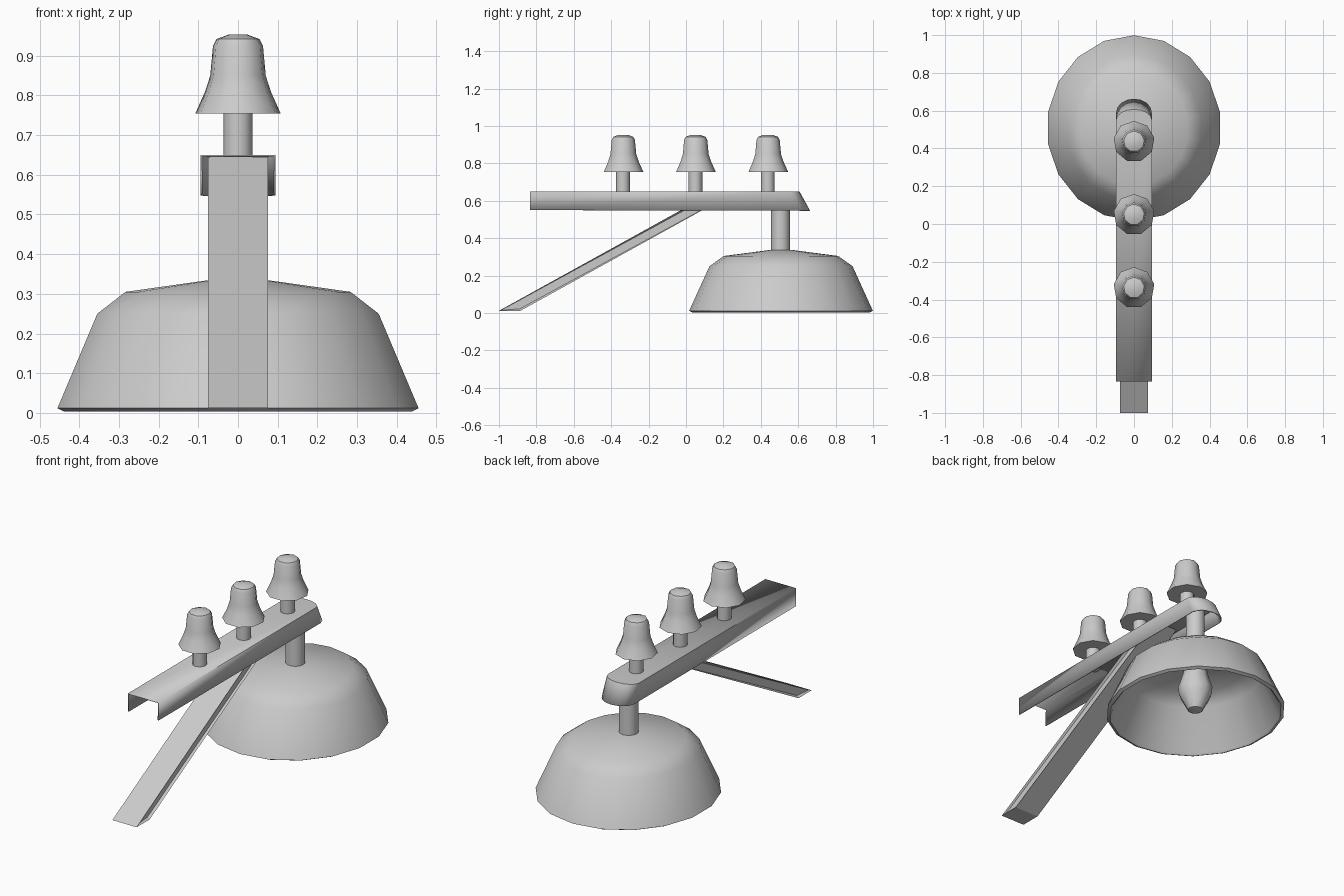
import bpy, bmesh, math

if "Cube" in bpy.data.objects:
    bpy.data.objects.remove(bpy.data.objects["Cube"])


def finish(bm, name, smooth=None):
    me = bpy.data.meshes.new(name)
    bm.to_mesh(me)
    bm.free()
    ob = bpy.data.objects.new(name, me)
    bpy.context.collection.objects.link(ob)
    if smooth:
        bpy.ops.object.select_all(action='DESELECT')
        ob.select_set(True)
        bpy.context.view_layer.objects.active = ob
        bpy.ops.object.shade_smooth_by_angle(angle=math.radians(smooth))
    return ob


def lathe(name, profile, sides, y, stretch=1.0, smooth=40):
    """Revolve (radius, z) points about a vertical axis; r = 0 makes a pole."""
    bm = bmesh.new()
    rings = []
    for r, z in profile:
        if r == 0:
            rings.append([bm.verts.new((0, y, z))] * sides)
        else:
            angles = [2 * math.pi * i / sides for i in range(sides)]
            rings.append([bm.verts.new((r * math.sin(a), y + stretch * r * math.cos(a), z))
                          for a in angles])
    for a, b in zip(rings, rings[1:]):
        for i in range(sides):
            j = (i + 1) % sides
            quad = list(dict.fromkeys((a[i], a[j], b[j], b[i])))
            bm.faces.new(quad)
    bmesh.ops.recalc_face_normals(bm, faces=bm.faces)
    return finish(bm, name, smooth)


# Hollow lamp shade, slightly longer along y
lathe("lamp_shade", [(0, .34), (.05, .338), (.288, .305), (.36, .25), (.462, .012),
                     (.445, .003), (.435, .012), (.34, .238), (.27, .288), (0, .32)],
      18, .508, 1.063)

# Bulb and hanging stem
lathe("bulb", [(0, .325), (.06, .32), (.065, .24), (.092, .15), (.088, .11),
               (.04, .02), (0, .01)], 9, .505)
lathe("lamp_stem", [(0, .32), (.05, .32), (.05, .645), (0, .645)], 16, .505)

# Three bell insulators on pins
for n, y in enumerate((.437, .05, -.337), 1):
    lathe(f"insulator_pin_{n}", [(0, .645), (.037, .645), (.037, .77), (0, .77)], 12, y)
    lathe(f"insulator_bell_{n}", [(0, .755), (.109, .755), (.084, .81), (.071, .85),
                                  (.064, .925), (.055, .942), (.025, .953), (0, .953)], 9, y)

# Open channel arm with a flared round end
W, FRONT = .095, -.835
top = [(W, FRONT, .65)]
bottom = [(W, FRONT, .55)]
for i in range(9):
    a = math.pi * i / 8
    x, s = W * math.cos(a), math.sin(a)
    top.append((x, .55 + .057 * s, .65))
    bottom.append((x, .59 + .073 * s, .548))
top.append((-W, FRONT, .65))
bottom.append((-W, FRONT, .55))
bm = bmesh.new()
tv = [bm.verts.new(p) for p in top]
bv = [bm.verts.new(p) for p in bottom]
bm.faces.new(tv)
for i in range(len(tv) - 1):
    bm.faces.new((bv[i], bv[i + 1], tv[i + 1], tv[i]))
arm = finish(bm, "channel_arm", 35)
mod = arm.modifiers.new("thickness", 'SOLIDIFY')
mod.thickness, mod.offset = .006, -1

# Sloping brace with recessed side panels
bm = bmesh.new()
outline = [(-1, .012), (-.885, .012), (.26, .645), (.145, .645)]
left = bm.faces.new([bm.verts.new((-.075, y, z)) for y, z in outline])
ext = bmesh.ops.extrude_face_region(bm, geom=[left], use_keep_orig=True)
bmesh.ops.translate(bm, vec=(.15, 0, 0),
                    verts=[v for v in ext["geom"] if isinstance(v, bmesh.types.BMVert)])
bmesh.ops.recalc_face_normals(bm, faces=bm.faces)
panels = [f for f in bm.faces if abs(f.normal.x) > .9]
bmesh.ops.inset_individual(bm, faces=panels, thickness=.011, depth=0)
for f in panels:
    bmesh.ops.translate(bm, verts=f.verts, vec=-.012 * f.normal)
finish(bm, "brace")
